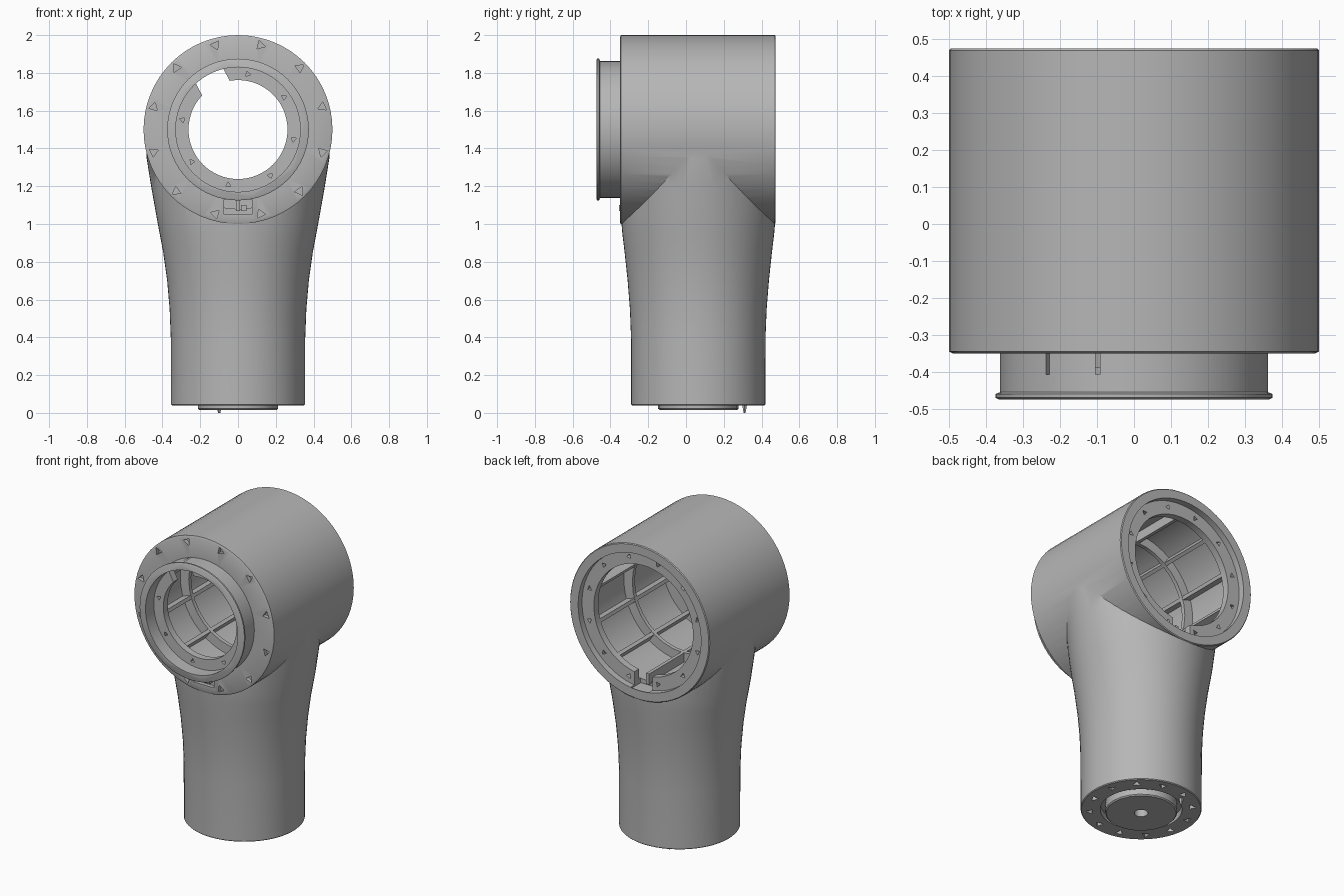
import bpy, bmesh
from math import pi, sin, cos, radians
from mathutils import Matrix

cube = bpy.data.objects.get("Cube")
if cube:
    bpy.data.objects.remove(cube)

GREY = (0.47, 0.47, 0.47, 1)
grey = bpy.data.materials.new("plain grey")
grey.use_nodes = True
grey.diffuse_color = GREY
grey.node_tree.nodes["Principled BSDF"].inputs["Base Color"].default_value = GREY

# Frames: the head axis runs along +y, the neck axis along +z
HEAD = Matrix.Translation((0, 0, 1.5)) @ Matrix.Rotation(-pi / 2, 4, 'X')
NECK = Matrix.Translation((0, 0.065, 0))


def make(name, bm):
    bmesh.ops.recalc_face_normals(bm, faces=bm.faces)
    mesh = bpy.data.meshes.new(name)
    bm.to_mesh(mesh)
    bm.free()
    mesh.materials.append(grey)
    obj = bpy.data.objects.new(name, mesh)
    bpy.context.collection.objects.link(obj)
    return obj


def loft(name, sections, frame, sides=64, ring=False):
    """Join elliptical sections (height, rx, ry); ring closes the profile on itself."""
    bm = bmesh.new()
    loops = [[bm.verts.new(frame @ Matrix.Translation((
        rx * cos(2 * pi * i / sides), ry * sin(2 * pi * i / sides), h)).translation)
        for i in range(sides)] for h, rx, ry in sections]
    pairs = list(zip(loops, loops[1:]))
    if ring:
        pairs.append((loops[-1], loops[0]))
    else:
        bm.faces.new(loops[0])
        bm.faces.new(loops[-1])
    for a, b in pairs:
        for i in range(sides):
            j = (i + 1) % sides
            bm.faces.new((a[i], a[j], b[j], b[i]))
    return make(name, bm)


def lathe(name, profile, frame, sides=64, ring=False):
    return loft(name, [(h, r, r) for h, r in profile], frame, sides, ring)


def box(bm, frame, centre, size):
    bmesh.ops.create_cube(bm, size=1, matrix=frame @ Matrix.Translation(centre)
                          @ Matrix.Diagonal((*size, 1)))


def spoke(angle):
    return Matrix.Rotation(radians(angle), 4, 'Z')


def screw_holes(bm, frame, radius, height, size, count=12, start=15):
    for k in range(count):
        place = frame @ spoke(start + k * 360 / count) @ Matrix.Translation((radius, 0, height))
        bmesh.ops.create_cone(bm, cap_ends=True, segments=3, radius1=size, radius2=size,
                              depth=0.05, matrix=place @ spoke(40 * k))


def combine(target, other, operation):
    mod = target.modifiers.new("cut", 'BOOLEAN')
    mod.operation = operation
    mod.solver = 'EXACT'
    mod.object = other
    bpy.context.view_layer.update()
    result = bpy.data.meshes.new_from_object(
        target.evaluated_get(bpy.context.evaluated_depsgraph_get()))
    target.modifiers.clear()
    target.data = result
    bpy.data.objects.remove(other)


# Head barrel with its stepped front collar
body = lathe("joint_body", [
    (-0.475, 0.365), (-0.47, 0.375), (-0.46, 0.375), (-0.455, 0.362), (-0.35, 0.362),
    (-0.35, 0.49), (-0.345, 0.5), (0.47, 0.5), (0.475, 0.495)], HEAD)

# Flared neck, blending from a round foot into the barrel
neck = loft("neck", [
    (0.04, 0.35, 0.35), (0.045, 0.355, 0.355), (0.4, 0.356, 0.356), (0.55, 0.362, 0.362),
    (0.7, 0.375, 0.374), (0.85, 0.396, 0.39), (0.95, 0.415, 0.402), (1.02, 0.428, 0.408),
    (1.2, 0.46, 0.409), (1.35, 0.484, 0.409), (1.5, 0.49, 0.409)], NECK)
combine(body, neck, 'UNION')

# Stepped bore through the barrel
bore = lathe("bore_cutter", [
    (-0.6, 0.33), (-0.39, 0.33), (-0.39, 0.262), (-0.345, 0.262), (-0.345, 0.42),
    (0.39, 0.42), (0.39, 0.355), (0.435, 0.355), (0.435, 0.44), (0.6, 0.44)], HEAD)
combine(body, bore, 'DIFFERENCE')

# Groove around the foot plate
groove = lathe("groove_cutter", [(0.02, 0.21), (0.02, 0.24), (0.08, 0.24), (0.08, 0.21)],
               NECK, 48, ring=True)
combine(body, groove, 'DIFFERENCE')

# Screw holes in the front, inner, rear and foot faces, plus the cable slots
bm = bmesh.new()
screw_holes(bm, HEAD, 0.462, -0.35, 0.027)
screw_holes(bm, HEAD, 0.298, -0.39, 0.016, 8, 10)
screw_holes(bm, HEAD, 0.4, 0.435, 0.018)
screw_holes(bm, NECK, 0.3, 0.04, 0.027)
box(bm, Matrix(), (0, -0.35, 1.09), (0.15, 0.05, 0.08))
box(bm, Matrix(), (0, 0.42, 1.11), (0.13, 0.1, 0.11))
notch = Matrix.Translation((0, 0, 1.5)) @ Matrix.Rotation(radians(-28), 4, 'Y')
box(bm, notch, (0, -0.367, 0.27), (0.165, 0.08, 0.17))
combine(body, make("hole_cutter", bm), 'DIFFERENCE')

# Lengthwise ribs and a middle hoop inside the barrel
bm = bmesh.new()
for k in range(10):
    box(bm, HEAD @ spoke(18 + 36 * k), (0.395, 0, 0.022), (0.07, 0.022, 0.74))
ribs = make("bore_ribs", bm)
hoop = lathe("bore_hoop", [(0.01, 0.36), (0.01, 0.43), (0.035, 0.43), (0.035, 0.36)],
             HEAD, 32, ring=True)

# Small connector stub in the front slot
bm = bmesh.new()
box(bm, Matrix(), (0.03, -0.34, 1.085), (0.03, 0.03, 0.03))
connector = make("slot_connector", bm)

# Foot plate with a centre hole, and a locating pin
plate = lathe("foot_plate", [(0.015, 0.04), (0.015, 0.205), (0.022, 0.212), (0.06, 0.212),
                             (0.06, 0.04)], NECK, 24, ring=True)
hole = lathe("hole_cutter", [(0, 0.04), (0.12, 0.04)], NECK, 24)
combine(body, hole, 'DIFFERENCE')
pin = lathe("locating_pin", [(0, 0.006), (0.06, 0.018)],
            Matrix.Translation((-0.1, 0.31, 0)), 6)

# Smooth the round surfaces and keep the machined edges crisp
bpy.ops.object.select_all(action='DESELECT')
for obj in (body, hoop, plate):
    obj.select_set(True)
bpy.context.view_layer.objects.active = body
bpy.ops.object.shade_smooth_by_angle(angle=radians(30))
